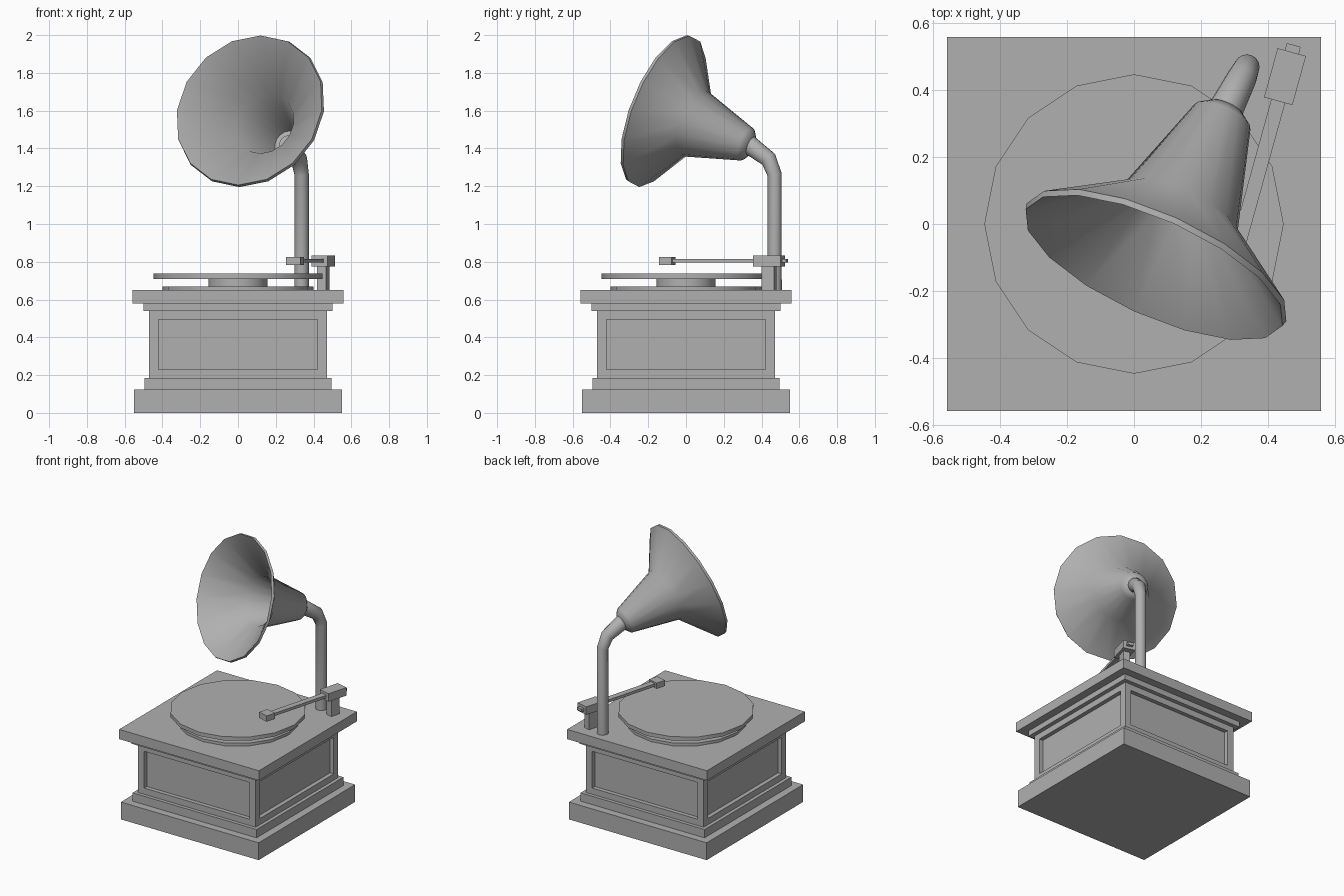
import bpy, bmesh, math
from mathutils import Vector, Matrix

if "Cube" in bpy.data.objects:
    bpy.data.objects.remove(bpy.data.objects["Cube"])

grey = bpy.data.materials.new("mid_grey")
grey.diffuse_color = (0.435, 0.435, 0.435, 1)
grey.use_nodes = True
grey.node_tree.nodes["Principled BSDF"].inputs["Base Color"].default_value = grey.diffuse_color


def finish(bm, name, smooth=None):
    bmesh.ops.recalc_face_normals(bm, faces=bm.faces)
    me = bpy.data.meshes.new(name)
    bm.to_mesh(me)
    bm.free()
    me.materials.append(grey)
    ob = bpy.data.objects.new(name, me)
    bpy.context.collection.objects.link(ob)
    if smooth:
        bpy.ops.object.select_all(action='DESELECT')
        ob.select_set(True)
        bpy.context.view_layer.objects.active = ob
        bpy.ops.object.shade_smooth_by_angle(angle=math.radians(smooth))
    return ob


def box(name, size, centre, turn=0.0):
    bm = bmesh.new()
    mat = (Matrix.Translation(centre) @ Matrix.Rotation(turn, 4, 'Z')
           @ Matrix.Diagonal((*size, 1)))
    bmesh.ops.create_cube(bm, size=1, matrix=mat)
    return finish(bm, name)


def slab(name, half, z0, z1):
    return box(name, (2 * half, 2 * half, z1 - z0), (0, 0, (z0 + z1) / 2))


def disc(name, r, z0, z1):
    bm = bmesh.new()
    bmesh.ops.create_cone(bm, cap_ends=True, segments=16, radius1=r, radius2=r,
                          depth=z1 - z0, matrix=Matrix.Translation((0, 0, (z0 + z1) / 2)))
    return finish(bm, name, 30)


def loft(name, rings, n=16, smooth=40):
    """Skin rings given as (centre, normal, radius); both ends are capped."""
    bm = bmesh.new()
    loops = []
    for c, axis, r in rings:
        u = side.cross(axis).normalized()
        loops.append([bm.verts.new(c + r * (math.cos(a) * u + math.sin(a) * side))
                      for a in (2 * math.pi * i / n for i in range(n))])
    for a, b in zip(loops, loops[1:]):
        for i in range(n):
            j = (i + 1) % n
            bm.faces.new((a[i], a[j], b[j], b[i]))
    bm.faces.new(loops[0])
    bm.faces.new(loops[-1])
    return finish(bm, name, smooth)


# Cabinet: stacked mouldings and a body with four recessed panels
slab("plinth", 0.55, 0, 0.125)
slab("lower_moulding", 0.495, 0.125, 0.185)
slab("upper_moulding", 0.50, 0.54, 0.58)
slab("lid", 0.558, 0.58, 0.65)

bm = bmesh.new()
bmesh.ops.create_cube(bm, size=1, matrix=Matrix.Translation((0, 0, 0.3625))
                      @ Matrix.Diagonal((0.94, 0.94, 0.365, 1)))
bm.normal_update()
# flat frame first, then each panel pushed straight in
for f in [f for f in bm.faces if abs(f.normal.z) < 0.5]:
    n = f.normal.copy()
    bmesh.ops.inset_region(bm, faces=[f], thickness=0.05, use_even_offset=True)
    inner = bmesh.ops.extrude_discrete_faces(bm, faces=[f])["faces"][0]
    for v in inner.verts:
        v.co -= n * 0.03
finish(bm, "cabinet_body")

# Turntable
disc("turntable_base", 0.40, 0.65, 0.67)
disc("turntable_hub", 0.157, 0.67, 0.71)
disc("record", 0.447, 0.71, 0.737)

# Horn and its pipe share one vertical plane
yaw, tilt = math.radians(24.4), math.radians(20)
flat = Vector((math.sin(yaw), math.cos(yaw), 0))
side = Vector((math.cos(yaw), -math.sin(yaw), 0))
up = Vector((0, 0, 1))
axis = flat * math.cos(tilt) - up * math.sin(tilt)
mouth = Vector((0.06, -0.13, 1.602))

# Horn: outer profile from neck to thin rim, then back down the inside
profile = [(0.555, 0.054), (0.525, 0.092), (0.2, 0.187), (0.018, 0.426),
           (0, 0.421), (0.21, 0.167), (0.525, 0.075)]
loft("horn", [(mouth + axis * s, axis, r) for s, r in profile])

# Pipe rising from the lid and bending into the horn neck
foot = Vector((0.337, 0.469, 0))
loft("horn_pipe", [
    (foot + up * 0.65, -up, 0.038),
    (foot + up * 1.262, flat * 0.22 - up, 0.038),
    (foot - flat * 0.034 + up * 1.342, flat - up, 0.044),
    (mouth + axis * 0.555, axis, 0.052),
    (mouth + axis * 0.515, axis, 0.046),
])

# Tone arm
turn = math.radians(-15.5)
fwd = Vector((math.sin(turn), -math.cos(turn), 0))
pivot = Vector((0.451, 0.44, 0.805))


def arm_part(name, size, dist, dz=0.0):
    box(name, size, pivot + fwd * dist + up * dz, turn)


arm_part("arm_post", (0.05, 0.07, 0.13), 0, -0.09)
arm_part("arm_pivot_block", (0.088, 0.152, 0.058), 0)
arm_part("arm_rod", (0.043, 0.64, 0.02), 0.222)
arm_part("arm_head", (0.078, 0.07, 0.042), 0.56)
